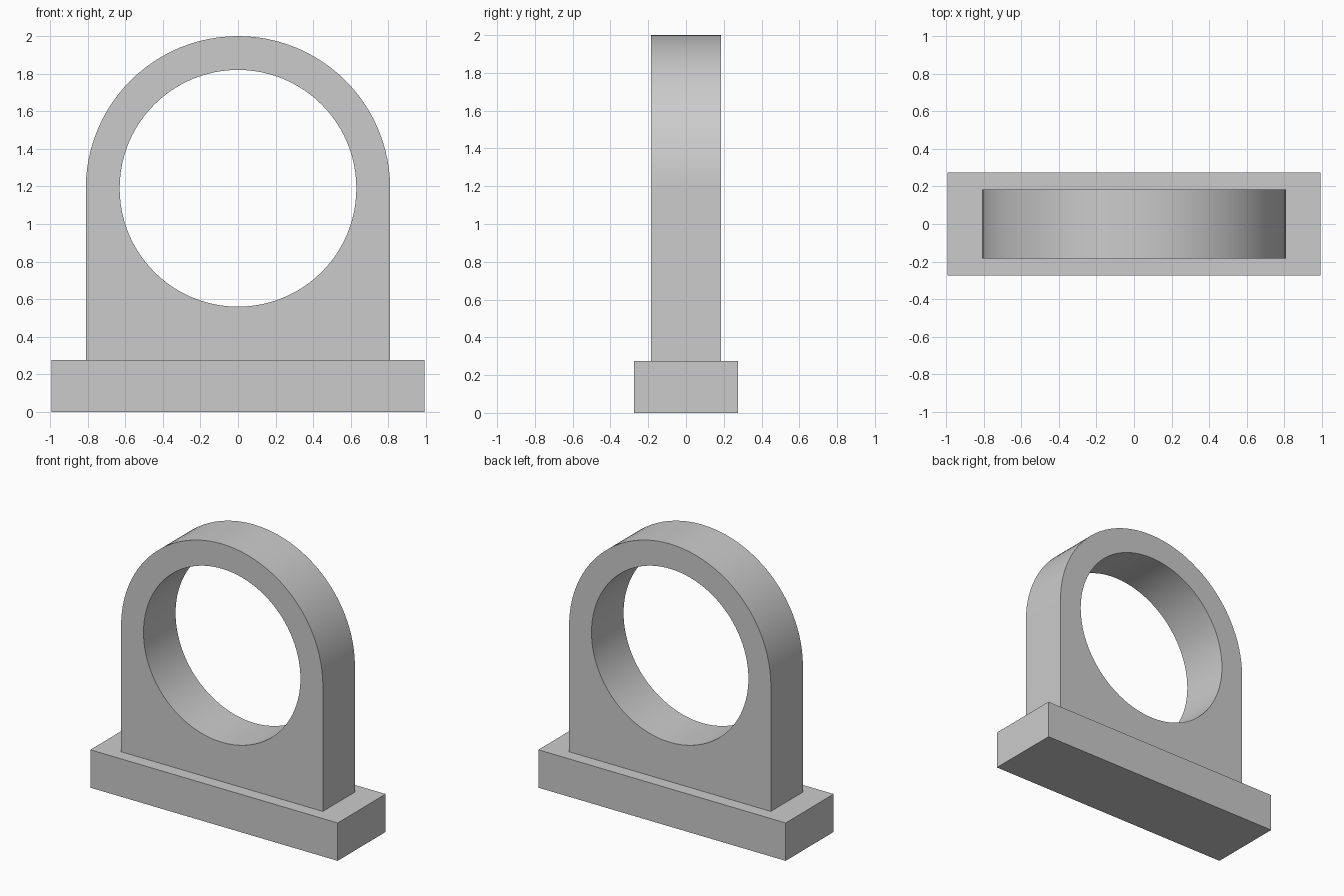
import bpy
import bmesh
from math import cos, sin, pi, radians

cube = bpy.data.objects.get("Cube")
if cube:
    bpy.data.objects.remove(cube, do_unlink=True)

BASE_X, BASE_Y, BASE_H = 0.993, 0.275, 0.275   # half width, half depth, height
RADIUS, HOLE, HALF_T = 0.81, 0.63, 0.184       # upright outer radius, bore, half depth
CENTRE_Z = 2.0 - RADIUS
STEPS = 96

grey = bpy.data.materials.new("plain grey")
grey.use_nodes = True
colour = (0.6, 0.6, 0.6, 1.0)
grey.diffuse_color = colour
grey.node_tree.nodes["Principled BSDF"].inputs["Base Color"].default_value = colour


def add_part(name, bm):
    bmesh.ops.recalc_face_normals(bm, faces=bm.faces)
    mesh = bpy.data.meshes.new(name)
    bm.to_mesh(mesh)
    bm.free()
    mesh.materials.append(grey)
    part = bpy.data.objects.new(name, mesh)
    bpy.context.collection.objects.link(part)
    return part


def arc(radius, start, end, steps):
    angles = [start + (end - start) * i / steps for i in range(steps + 1)]
    return [(radius * cos(a), CENTRE_Z + radius * sin(a)) for a in angles]


def add_loop(bm, points):
    verts = [bm.verts.new((x, -HALF_T, z)) for x, z in points]
    return [bm.edges.new((v, verts[i - 1])) for i, v in enumerate(verts)]


# Rectangular foot
bm = bmesh.new()
bmesh.ops.create_cube(bm, size=2.0)
for v in bm.verts:
    v.co.x *= BASE_X
    v.co.y *= BASE_Y
    v.co.z = BASE_H if v.co.z > 0 else 0.0
add_part("base_block", bm)

# Round-topped upright with a circular bore
bm = bmesh.new()
outline = arc(RADIUS, 0, pi, STEPS // 2) + [(-RADIUS, BASE_H), (RADIUS, BASE_H)]
bore = arc(HOLE, 0, 2 * pi, STEPS)[:-1]
edges = add_loop(bm, outline) + add_loop(bm, bore)
bmesh.ops.triangle_fill(bm, edges=edges, use_beauty=True)
sheet = bmesh.ops.extrude_face_region(bm, geom=bm.faces[:], use_keep_orig=True)
moved = [g for g in sheet["geom"] if isinstance(g, bmesh.types.BMVert)]
bmesh.ops.translate(bm, verts=moved, vec=(0, 2 * HALF_T, 0))
upright = add_part("ring_upright", bm)

bpy.ops.object.select_all(action="DESELECT")
upright.select_set(True)
bpy.context.view_layer.objects.active = upright
bpy.ops.object.shade_smooth_by_angle(angle=radians(30))
